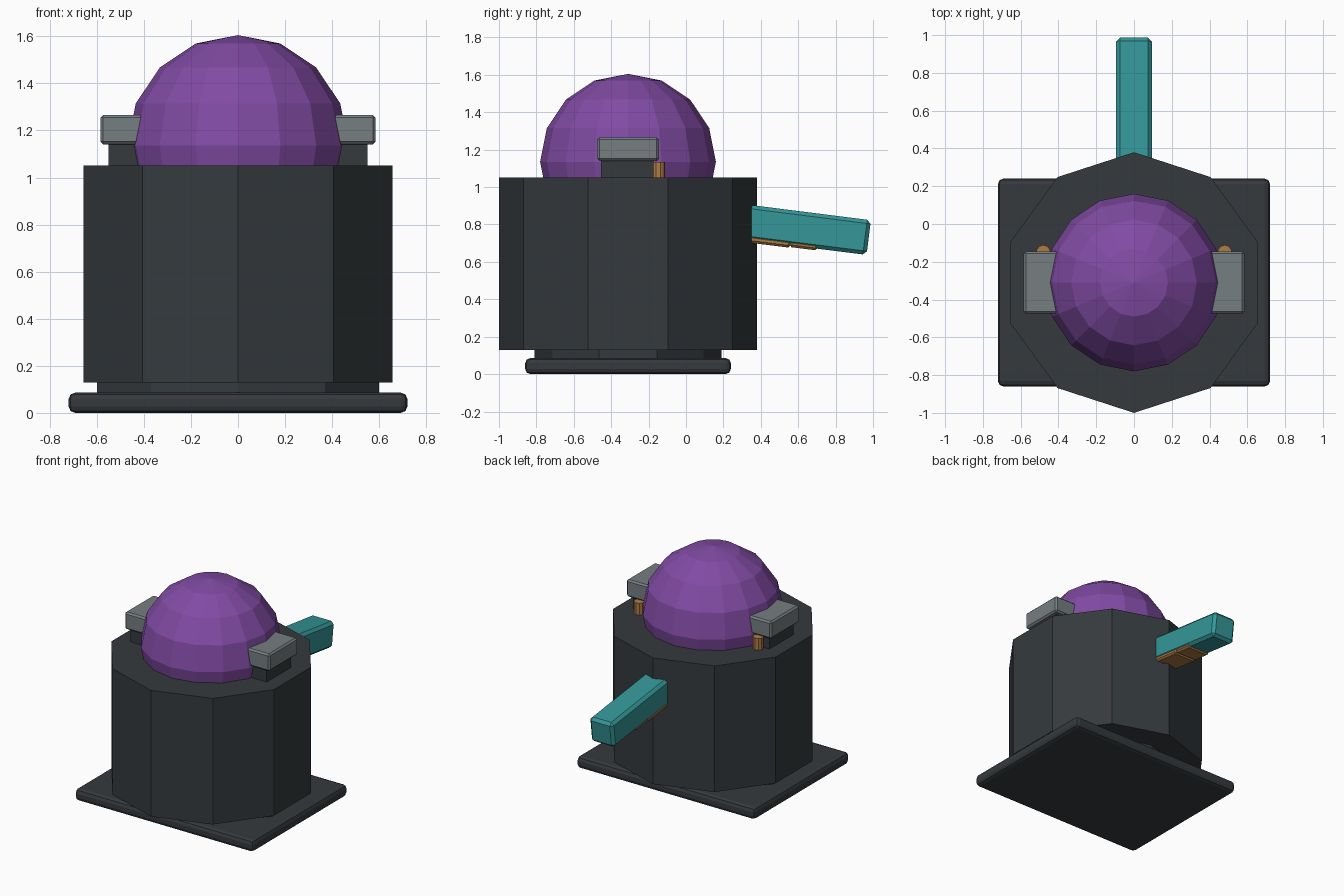
import bpy
from math import radians, sin, cos

if "Cube" in bpy.data.objects:
    bpy.data.objects.remove(bpy.data.objects["Cube"])


def material(name, rgb):
    m = bpy.data.materials.new(name)
    m.diffuse_color = (*rgb, 1)
    m.use_nodes = True
    m.node_tree.nodes["Principled BSDF"].inputs["Base Color"].default_value = m.diffuse_color
    return m


DARK = material("charcoal", (0.035, 0.042, 0.047))
GREY = material("steel", (0.18, 0.21, 0.22))
PURPLE = material("purple", (0.22, 0.07, 0.37))
TEAL = material("teal", (0.035, 0.31, 0.32))
ORANGE = material("copper", (0.43, 0.2, 0.06))


def finish(name, mat):
    ob = bpy.context.object
    ob.name = name
    ob.data.materials.append(mat)
    return ob


def box(name, loc, size, mat, bevel=0.0, tilt=0.0, segments=1):
    bpy.ops.mesh.primitive_cube_add(size=1, location=loc)
    ob = finish(name, mat)
    ob.scale = size
    bpy.ops.object.transform_apply(location=False, rotation=False, scale=True)
    ob.rotation_euler.x = tilt
    if bevel:
        b = ob.modifiers.new("bevel", "BEVEL")
        b.width = bevel
        b.segments = segments
    return ob


def drum(name, loc, radius, depth, sides, mat, scale=(1, 1, 1)):
    bpy.ops.mesh.primitive_cylinder_add(vertices=sides, radius=radius, depth=depth, location=loc)
    ob = finish(name, mat)
    ob.scale = scale
    return ob


CY = -0.31  # centre line of the main drum

# Base plate, neck and ten-sided body
box("base_plate", (0, CY, 0.043), (1.44, 1.1, 0.086), DARK, 0.028, segments=2)
drum("neck", (0, CY, 0.1), 0.5, 0.08, 10, DARK, (1.26, 1, 1))
drum("body", (0, CY, 0.59), 0.69, 0.92, 10, DARK)

# Faceted dome
bpy.ops.mesh.primitive_uv_sphere_add(segments=16, ring_count=8, radius=0.47, location=(0, CY, 1.135))
finish("dome", PURPLE)

# Clamps, their feet and bolts on both sides
for side, s in (("left", -1), ("right", 1)):
    box(side + "_clamp_foot", (s * 0.455, CY - 0.005, 1.09), (0.19, 0.28, 0.12), DARK)
    box(side + "_clamp", (s * 0.475, CY, 1.203), (0.22, 0.33, 0.126), GREY, 0.012)
    drum(side + "_bolt", (s * 0.48, -0.148, 1.085), 0.037, 0.1, 10, ORANGE)

# Drooping rear handle; grip parts share its tilted axis
TILT = radians(-7.2)


def on_arm(along, up):
    """Point measured back from the handle tip along its axis."""
    return (0, 0.977 - along * cos(TILT) + up * -sin(TILT),
            0.73 - along * sin(TILT) + up * cos(TILT))


box("handle", on_arm(0.4, 0), (0.19, 0.8, 0.187), TEAL, 0.02, TILT)
box("grip_inner", on_arm(0.57, -0.088), (0.186, 0.32, 0.038), ORANGE, 0.012, TILT)
box("grip_outer", on_arm(0.34, -0.086), (0.182, 0.15, 0.034), ORANGE, 0.012, TILT)
box("grip_root", on_arm(0.65, -0.105), (0.12, 0.1, 0.03), PURPLE, 0.01, TILT)
